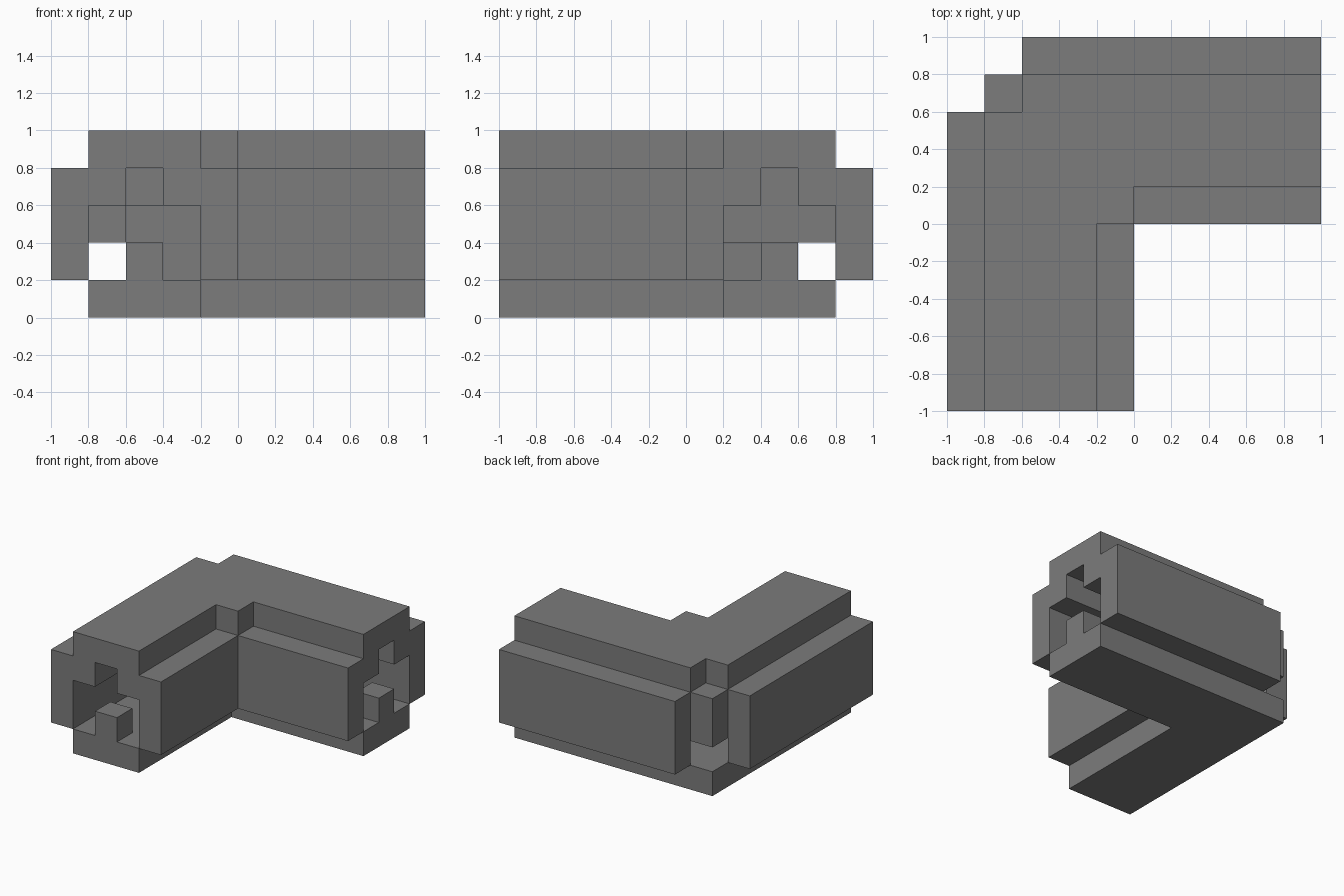
import bpy, bmesh, math
from mathutils import Vector

old = bpy.data.objects.get("Cube")
if old:
    bpy.data.objects.remove(old, do_unlink=True)

UNIT = 0.2
ORIGIN = Vector((-1, -1, 0))
solid = set()


def block(x, y, z):
    """All cells in the half-open ranges x, y, z."""
    return {(i, j, k) for i in range(*x) for j in range(*y) for k in range(*z)}


def elbow(inner, outer, z):
    """Two square-cornered arms, mirrored on the diagonal, between two tracks."""
    arm = block((inner, outer), (0, 10 - inner), z)
    return arm | {(9 - j, 9 - i, k) for i, j, k in arm}


# Elbow core, full height
solid |= elbow(1, 4, (0, 5))

# Side ridges around the middle of both arms
solid |= elbow(0, 5, (1, 4))
solid -= block((0, 1), (8, 10), (1, 4)) | block((0, 2), (9, 10), (1, 4))

# Top layer: outer corner notched, inner corner filled
solid -= block((1, 2), (8, 9), (4, 5))
solid |= block((4, 5), (5, 6), (4, 5))

# Hollow channel: narrow slot above, wide middle and floor
solid -= elbow(2, 3, (3, 4))
solid -= elbow(1, 4, (1, 3))
solid |= block((1, 2), (6, 9), (2, 3))

# Locating peg at each open end
solid |= block((2, 3), (0, 1), (1, 2))
solid |= block((9, 10), (7, 8), (1, 2))

# Skin the solid: one quad for each exposed cell side
bm = bmesh.new()
for cell in solid:
    for axis in range(3):
        for sign in (-1, 1):
            near = list(cell)
            near[axis] += sign
            if tuple(near) in solid:
                continue
            n = Vector((0, 0, 0))
            n[axis] = sign
            u = Vector((0, 0, 0))
            u[(axis + 1) % 3] = 1
            v = n.cross(u)
            mid = Vector(cell) + Vector((0.5, 0.5, 0.5)) + n / 2
            ring = [mid + (a * u + b * v) / 2
                    for a, b in ((-1, -1), (1, -1), (1, 1), (-1, 1))]
            bm.faces.new([bm.verts.new(ORIGIN + p * UNIT) for p in ring])
bmesh.ops.remove_doubles(bm, verts=bm.verts, dist=0.001)
bmesh.ops.dissolve_limit(bm, angle_limit=math.radians(1),
                         verts=bm.verts, edges=bm.edges)
mesh = bpy.data.meshes.new("elbow_channel")
bm.to_mesh(mesh)
bm.free()

# Plain grey material
grey = bpy.data.materials.new("mid grey")
grey.use_nodes = True
color = (0.2, 0.2, 0.2, 1)
grey.diffuse_color = color
grey.node_tree.nodes["Principled BSDF"].inputs["Base Color"].default_value = color
mesh.materials.append(grey)

body = bpy.data.objects.new("elbow_channel", mesh)
bpy.context.collection.objects.link(body)
